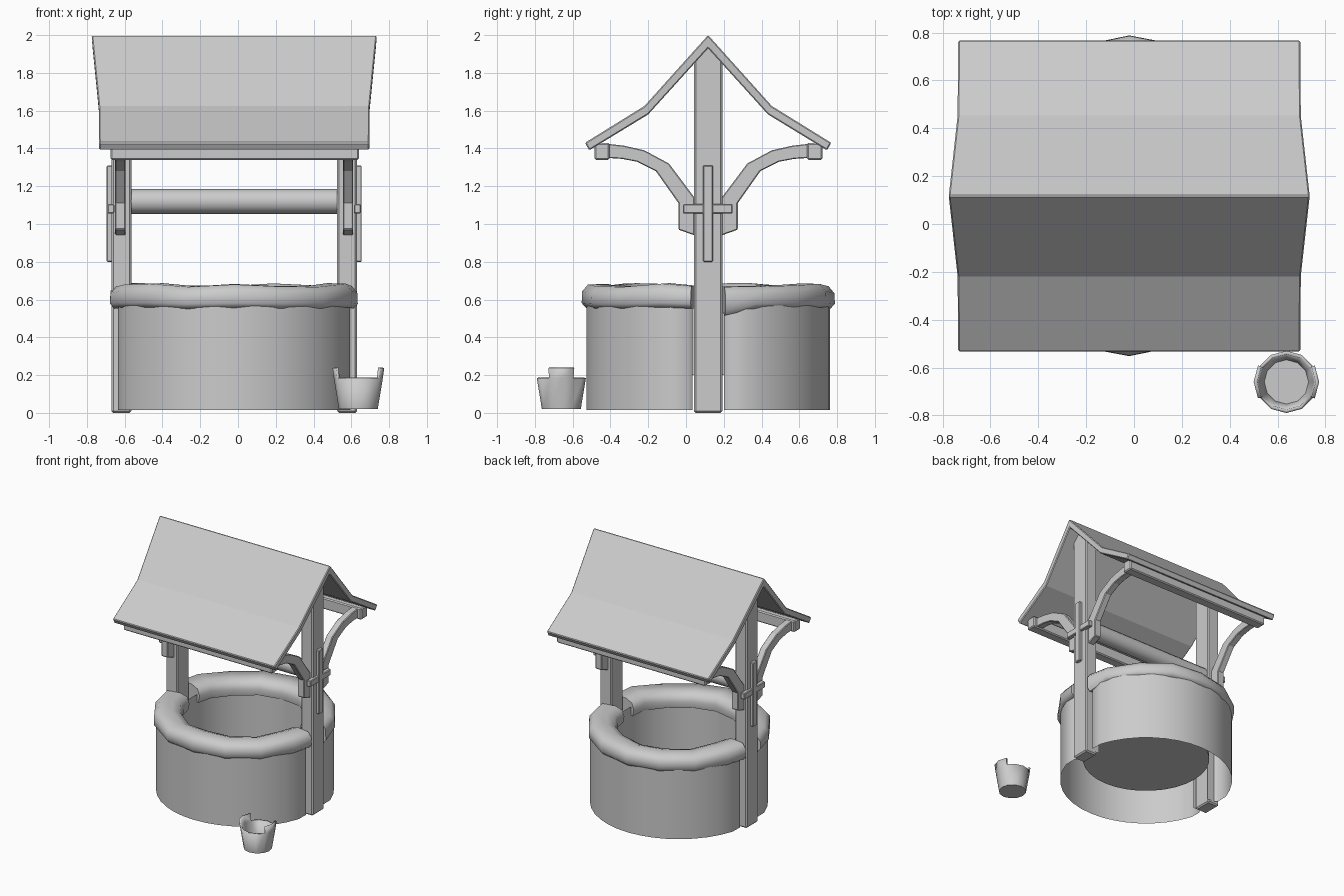
import bpy, bmesh, random
from math import sin, cos, radians, pi

if "Cube" in bpy.data.objects:
    bpy.data.objects.remove(bpy.data.objects["Cube"])

random.seed(4)
CX, CY = -0.02, 0.117      # axis of the well


def finish(name, bm, bevel=0, smooth=0, fix=True):
    if fix:
        bmesh.ops.recalc_face_normals(bm, faces=bm.faces)
    me = bpy.data.meshes.new(name)
    bm.to_mesh(me)
    bm.free()
    ob = bpy.data.objects.new(name, me)
    bpy.context.collection.objects.link(ob)
    if bevel:
        m = ob.modifiers.new("bevel", 'BEVEL')
        m.width, m.segments, m.limit_method = bevel, 1, 'ANGLE'
        m.angle_limit = radians(40)
    if smooth:
        bpy.ops.object.select_all(action='DESELECT')
        ob.select_set(True)
        bpy.context.view_layer.objects.active = ob
        bpy.ops.object.shade_smooth_by_angle(angle=radians(smooth))
    return ob


def loft(name, rings, closed=True, caps=True, **kw):
    """Skin a list of equal-length point rings."""
    bm = bmesh.new()
    vs = [[bm.verts.new(p) for p in r] for r in rings]
    n = len(vs[0])
    for a, b in zip(vs, vs[1:]):
        for i in range(n if closed else n - 1):
            j = (i + 1) % n
            bm.faces.new((a[i], a[j], b[j], b[i]))
    if caps:
        bm.faces.new(vs[0])
        bm.faces.new(vs[-1])
    return finish(name, bm, **kw)


def strip(name, x0, x1, stations, flare=lambda z: 0, **kw):
    """Board across x whose side outline is pairs of upper / lower (y, z)."""
    rings = []
    for (ya, za), (yb, zb) in stations:
        f, g = flare(za), flare(zb)
        rings.append([(x0 - f, ya, za), (x1 + f, ya, za),
                      (x1 + g, yb, zb), (x0 - g, yb, zb)])
    return loft(name, rings, **kw)


def box(name, x0, x1, y0, y1, z0, z1, bevel=0.008):
    return strip(name, x0, x1, [((y0, z1), (y0, z0)), ((y1, z1), (y1, z0))], bevel=bevel)


def flip(st):
    return [tuple((2 * CY - y, z) for y, z in pair) for pair in st]


# Roof: kinked gable that widens towards the ridge
half = [((-0.535, 1.43), (-0.512, 1.39)), ((-0.22, 1.625), (-0.2, 1.58))]
roof = half + [((CY, 2.0), (CY, 1.93))] + flip(half)[::-1]
strip("roof", CX - 0.715, CX + 0.715, roof,
      flare=lambda z: 0.04 * max(0, min(1, (z - 1.6) / 0.38)), bevel=0.006)

# Eave beams
box("front_eave_beam", -0.675, 0.64, -0.485, -0.405, 1.34, 1.43)
box("back_eave_beam", -0.675, 0.64, 0.64, 0.722, 1.34, 1.43)

# Posts, braces and cross boards on both sides
brace = [((-0.42, 1.425), (-0.42, 1.35)), ((-0.33, 1.415), (-0.34, 1.345)),
         ((-0.22, 1.39), (-0.26, 1.33)), ((-0.09, 1.32), (-0.16, 1.28)),
         ((0.045, 1.14), (-0.04, 1.11)), ((0.045, 0.94), (-0.04, 0.97))]
post = [((0.042, 1.865), (0.042, 0)), ((CY, 1.95), (CY, 0)), ((0.192, 1.865), (0.192, 0))]
for side, s in (("left", -1), ("right", 1)):
    def span(a, b):
        return sorted((CX + s * a, CX + s * b))
    strip(side + "_post", *span(0.545, 0.65), post, bevel=0.01)
    strip(side + "_front_brace", *span(0.575, 0.63), brace, bevel=0.005)
    strip(side + "_back_brace", *span(0.575, 0.63), flip(brace), bevel=0.005)
    box(side + "_cross_upright", *span(0.645, 0.675), 0.09, 0.143, 0.8, 1.31, 0.005)
    box(side + "_cross_bar", *span(0.635, 0.67), -0.015, 0.247, 1.055, 1.105, 0.005)

# Rope roller
circle = [(CY + 0.066 * cos(2 * pi * i / 12), 1.12 + 0.066 * sin(2 * pi * i / 12)) for i in range(12)]
loft("roller", [[(x, y, z) for y, z in circle] for x in (-0.57, 0.53)], smooth=40)

# Stone rim and outer wall, each in two halves between the posts
rim = [(0.645, 0.555), (0.668, 0.58), (0.666, 0.64), (0.635, 0.677),
       (0.53, 0.68), (0.475, 0.66), (0.455, 0.61), (0.465, 0.555)]
angles = [8] + [22.5 * k for k in range(1, 8)] + [172]
for side, start in (("back", 0), ("front", 180)):
    rings = []
    for a in angles:
        t = radians(a + start)
        dr, dz = random.uniform(-0.006, 0.006), random.uniform(-0.012, 0.01)
        if a in (8, 172):
            dr -= 0.008
        drop = -0.035 if side == "back" and a < 20 else 0
        ring = []
        for r, z in rim:
            zz = z + (dz if z > 0.6 else dz * 0.4 + (drop if r > 0.6 else 0))
            ring.append((CX + (r + dr) * cos(t), CY + (r + dr) * sin(t), zz))
        rings.append(ring)
    loft(side + "_rim", rings, smooth=50)
    walls = [(9, 0.54), (8, 0.6), (10, 0.625)]
    walls = walls + [(a, 0.645) for a in range(18, 163, 9)] + [(180 - a, r) for a, r in walls[::-1]]
    rings = []
    for a, r in walls:
        t = radians(a + start)
        rings.append([(CX + r * cos(t), CY + r * sin(t), z) for z in (0.015, 0.59)])
    loft(side + "_wall", rings, closed=False, caps=False, smooth=45)

# Inner shaft with its floor
bm = bmesh.new()
rows = [[bm.verts.new((CX + 0.475 * cos(2 * pi * i / 32), CY + 0.475 * sin(2 * pi * i / 32), z))
         for i in range(32)] for z in (0.2, 0.62)]
for i in range(32):
    j = (i + 1) % 32
    bm.faces.new((rows[0][j], rows[0][i], rows[1][i], rows[1][j]))
bm.faces.new(rows[0])
finish("shaft", bm, smooth=40, fix=False)

# Bucket: tapered staves, two raised ears for the handle
bm = bmesh.new()
rows = [[bm.verts.new((0.637 + r * cos(2 * pi * i / 12), -0.66 + r * sin(2 * pi * i / 12), z))
         for i in range(12)] for r, z in ((0.103, 0.02), (0.13, 0.185), (0.137, 0.238))]
bm.faces.new(rows[0][::-1])
for i in range(12):
    j = (i + 1) % 12
    bm.faces.new((rows[0][i], rows[0][j], rows[1][j], rows[1][i]))
    if i in (0, 11, 5, 6):
        bm.faces.new((rows[1][i], rows[1][j], rows[2][j], rows[2][i]))
bmesh.ops.delete(bm, geom=[v for v in bm.verts if not v.link_faces], context='VERTS')
bucket = finish("bucket", bm, smooth=40, fix=False)
shell = bucket.modifiers.new("thickness", 'SOLIDIFY')
shell.thickness = 0.015
